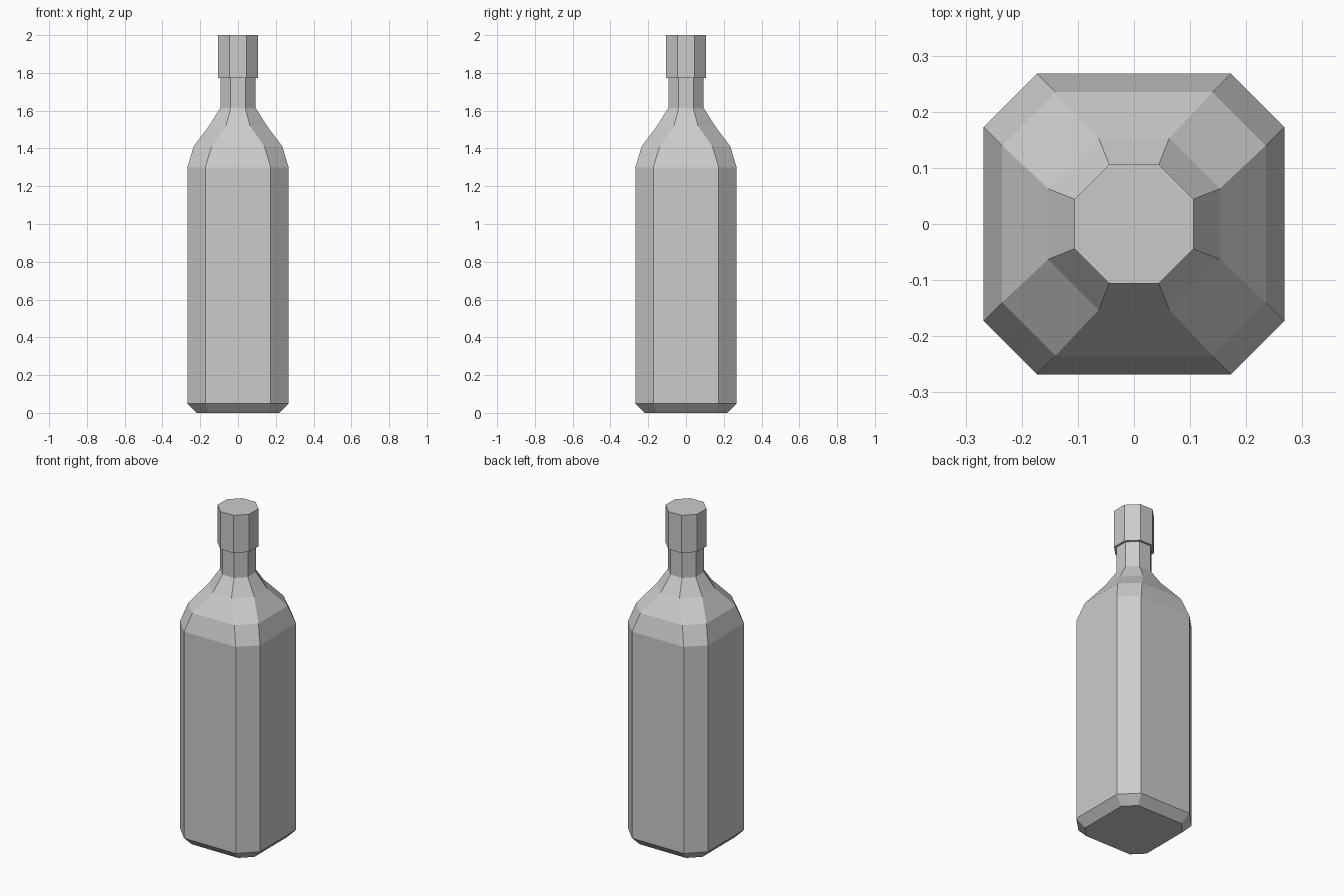
import bpy
import bmesh

cube = bpy.data.objects.get("Cube")
if cube:
    bpy.data.objects.remove(cube, do_unlink=True)

grey = bpy.data.materials.new("light_grey")
grey.use_nodes = True
colour = (0.6, 0.6, 0.6, 1)
grey.diffuse_color = colour
grey.node_tree.nodes["Principled BSDF"].inputs["Base Color"].default_value = colour


def octagon(half, flat, z):
    """Square section with cut corners: half width, half length of the flat side."""
    quarter = [(half, -flat), (half, flat)]
    points = []
    for _ in range(4):
        points += [(x, y, z) for x, y in quarter]
        quarter = [(-y, x) for x, y in quarter]
    return points


def loft(name, sections):
    """Skin a stack of octagons and close both ends."""
    bm = bmesh.new()
    rings = [[bm.verts.new(p) for p in octagon(*s)] for s in sections]
    for low, high in zip(rings, rings[1:]):
        for i in range(8):
            j = (i + 1) % 8
            bm.faces.new((low[i], low[j], high[j], high[i]))
    bm.faces.new(rings[0][::-1])
    bm.faces.new(rings[-1])
    mesh = bpy.data.meshes.new(name)
    bm.to_mesh(mesh)
    bm.free()
    mesh.materials.append(grey)
    obj = bpy.data.objects.new(name, mesh)
    bpy.context.collection.objects.link(obj)
    return obj


# Bottle: chamfered base, straight body, shoulder and neck
loft("bottle_body", [
    (0.22, 0.155, 0),
    (0.268, 0.173, 0.05),
    (0.268, 0.173, 1.3),
    (0.235, 0.14, 1.41),
    (0.153, 0.063, 1.52),
    (0.093, 0.039, 1.615),
    (0.093, 0.039, 1.775),
])

# Cap: slightly wider than the neck
loft("bottle_cap", [(0.106, 0.044, 1.772), (0.106, 0.044, 2)])
